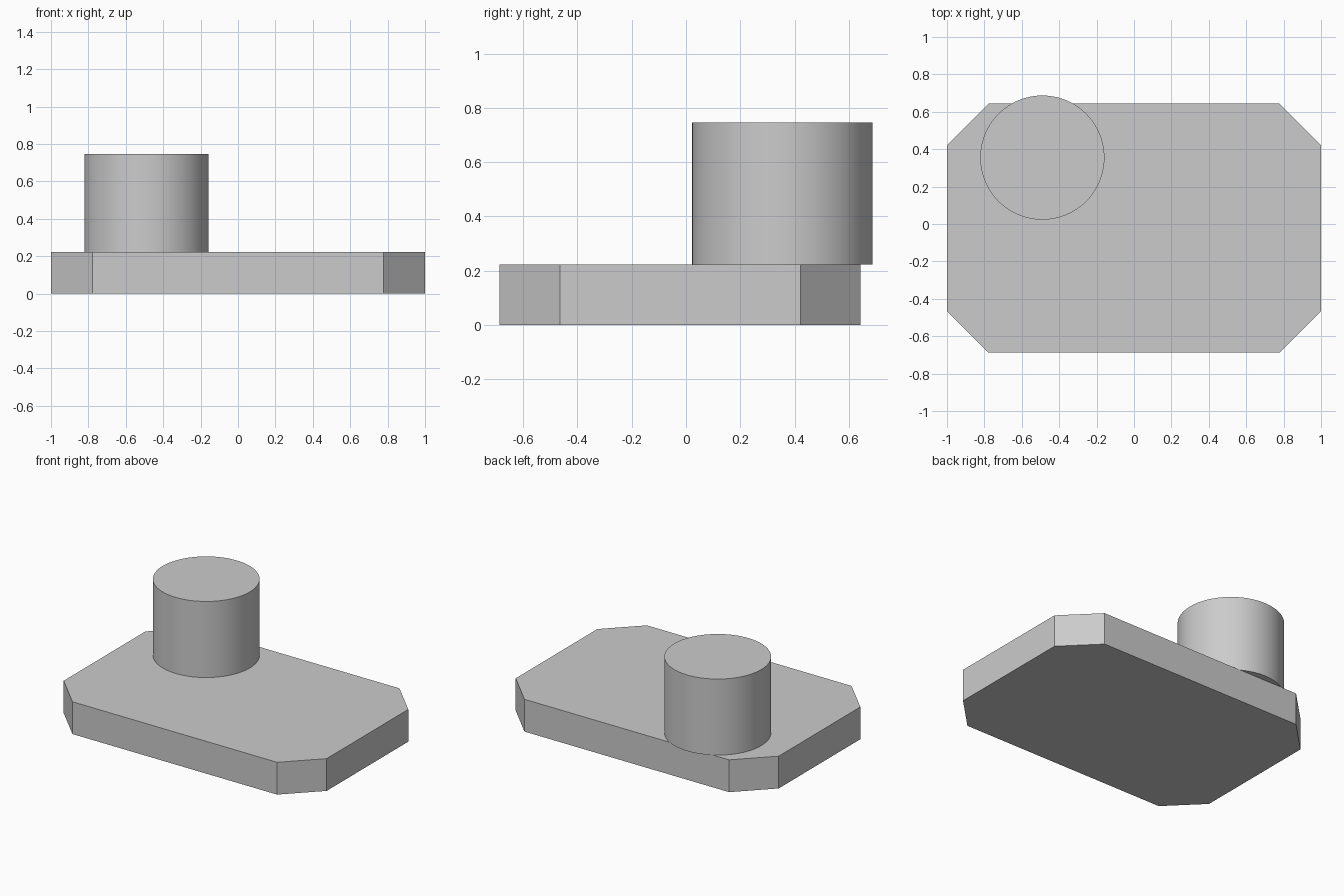
import bpy
import bmesh
import math

if "Cube" in bpy.data.objects:
    bpy.data.objects.remove(bpy.data.objects["Cube"])

grey = bpy.data.materials.new("light grey")
grey.diffuse_color = (0.6, 0.6, 0.6, 1)
grey.use_nodes = True
grey.node_tree.nodes["Principled BSDF"].inputs["Base Color"].default_value = grey.diffuse_color

# Base plate: rectangle with chamfered corners, extruded upward
X, Y0, Y1, CUT, TOP = 1.0, -0.687, 0.643, 0.222, 0.222
outline = [(-X + CUT, Y0), (X - CUT, Y0), (X, Y0 + CUT), (X, Y1 - CUT),
           (X - CUT, Y1), (-X + CUT, Y1), (-X, Y1 - CUT), (-X, Y0 + CUT)]
bm = bmesh.new()
face = bm.faces.new([bm.verts.new((x, y, 0)) for x, y in outline])
ext = bmesh.ops.extrude_face_region(bm, geom=[face], use_keep_orig=True)
verts = [g for g in ext["geom"] if isinstance(g, bmesh.types.BMVert)]
bmesh.ops.translate(bm, verts=verts, vec=(0, 0, TOP))
bmesh.ops.recalc_face_normals(bm, faces=bm.faces)
mesh = bpy.data.meshes.new("base_plate")
bm.to_mesh(mesh)
bm.free()
plate = bpy.data.objects.new("base_plate", mesh)
bpy.context.collection.objects.link(plate)
mesh.materials.append(grey)

# Round post standing on the plate, slightly overhanging the back edge
HEIGHT = 0.523
bpy.ops.mesh.primitive_cylinder_add(vertices=96, radius=0.332, depth=HEIGHT,
                                    location=(-0.49, 0.355, TOP + HEIGHT / 2))
post = bpy.context.object
post.name = "post"
post.data.materials.append(grey)
bpy.ops.object.shade_smooth_by_angle(angle=math.radians(30))
